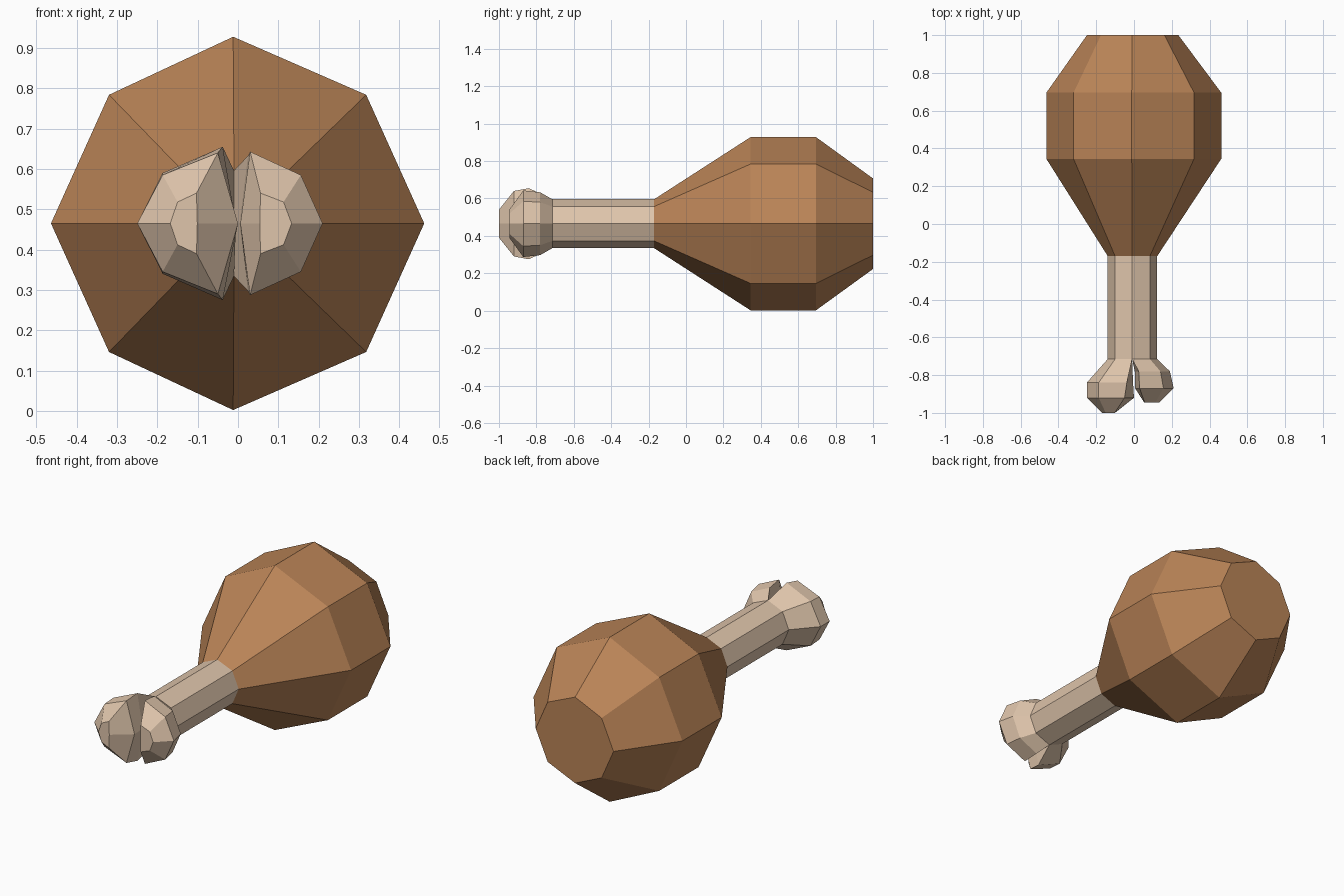
import bpy
import bmesh

if "Cube" in bpy.data.objects:
    bpy.data.objects.remove(bpy.data.objects["Cube"])

CZ = 0.465  # height of the long axis


def material(name, rgb):
    m = bpy.data.materials.new(name)
    m.diffuse_color = (*rgb, 1.0)
    m.use_nodes = True
    m.node_tree.nodes["Principled BSDF"].inputs["Base Color"].default_value = m.diffuse_color
    return m


meat_brown = material("roast_brown", (0.49, 0.23, 0.095))
bone_cream = material("bone_cream", (0.74, 0.56, 0.41))


def loft(name, rings, mat, cap_start=False, cap_end=False):
    """Skin a list of rings (equal point counts) into one flat-shaded object."""
    bm = bmesh.new()
    rows = [[bm.verts.new(p) for p in ring] for ring in rings]
    n = len(rows[0])
    for a, b in zip(rows, rows[1:]):
        for i in range(n):
            j = (i + 1) % n
            bm.faces.new((a[i], a[j], b[j], b[i]))
    if cap_start:
        bm.faces.new(rows[0])
    if cap_end:
        bm.faces.new(rows[-1])
    bmesh.ops.recalc_face_normals(bm, faces=bm.faces)
    # open tubes: make sure the faces point away from the axis
    if sum(f.normal.dot(f.calc_center_median() - rows_centre(rings)) for f in bm.faces) < 0:
        bmesh.ops.reverse_faces(bm, faces=bm.faces)
    me = bpy.data.meshes.new(name)
    bm.to_mesh(me)
    bm.free()
    me.materials.append(mat)
    ob = bpy.data.objects.new(name, me)
    bpy.context.collection.objects.link(ob)
    return ob


def rows_centre(rings):
    from mathutils import Vector
    pts = [Vector(p) for r in rings for p in r]
    return sum(pts, Vector()) / len(pts)


def octagon(y, cx, r, mid, top_x):
    """Eight-sided ring around the y axis with corners up, down and sideways."""
    flat = [(cx + r, 0), (cx + mid, mid), (top_x, r), (cx - mid, mid),
            (cx - r, 0), (cx - mid, -mid), (top_x, -r), (cx + mid, -mid)]
    return [(x, y, CZ + z) for x, z in flat]


def knob_ring(y, x_top, z_top, x_mid, z_mid, x_out, x_in):
    """Half octagon closed by one point on the inner side of the knuckle."""
    flat = [(x_in, 0), (x_top, z_top), (x_mid, z_mid), (x_out, 0),
            (x_mid, -z_mid), (x_top, -z_top)]
    return [(x, y, CZ + z) for x, z in flat]


# Meat: barrel tapering to the bone, flat at the back
loft("meat", [
    octagon(-0.17, -0.008, 0.131, 0.092, -0.01),
    octagon(0.345, -0.001, 0.463, 0.319, -0.012),
    octagon(0.695, -0.001, 0.463, 0.319, -0.012),
    octagon(1.0, -0.007, 0.242, 0.168, -0.01),
], meat_brown, cap_end=True)

# Bone shaft
loft("bone_shaft", [
    octagon(-0.715, -0.008, 0.131, 0.092, -0.01),
    octagon(-0.17, -0.008, 0.131, 0.092, -0.01),
], bone_cream)

# Two uneven knuckles at the end of the bone
loft("left_knuckle", [
    knob_ring(-0.715, -0.01, 0.131, -0.10, 0.092, -0.139, -0.01),
    knob_ring(-0.84, -0.038, 0.19, -0.187, 0.125, -0.25, -0.005),
    knob_ring(-0.92, -0.05, 0.175, -0.187, 0.12, -0.25, 0.0),
    knob_ring(-1.0, -0.103, 0.075, -0.15, 0.053, -0.168, -0.101),
], bone_cream, cap_end=True)

loft("right_knuckle", [
    knob_ring(-0.715, -0.01, 0.131, 0.084, 0.092, 0.123, -0.01),
    knob_ring(-0.78, 0.025, 0.168, 0.14, 0.115, 0.19, 0.004),
    knob_ring(-0.87, 0.03, 0.178, 0.156, 0.12, 0.21, 0.006),
    knob_ring(-0.945, 0.056, 0.075, 0.113, 0.053, 0.133, 0.054),
], bone_cream, cap_end=True)
